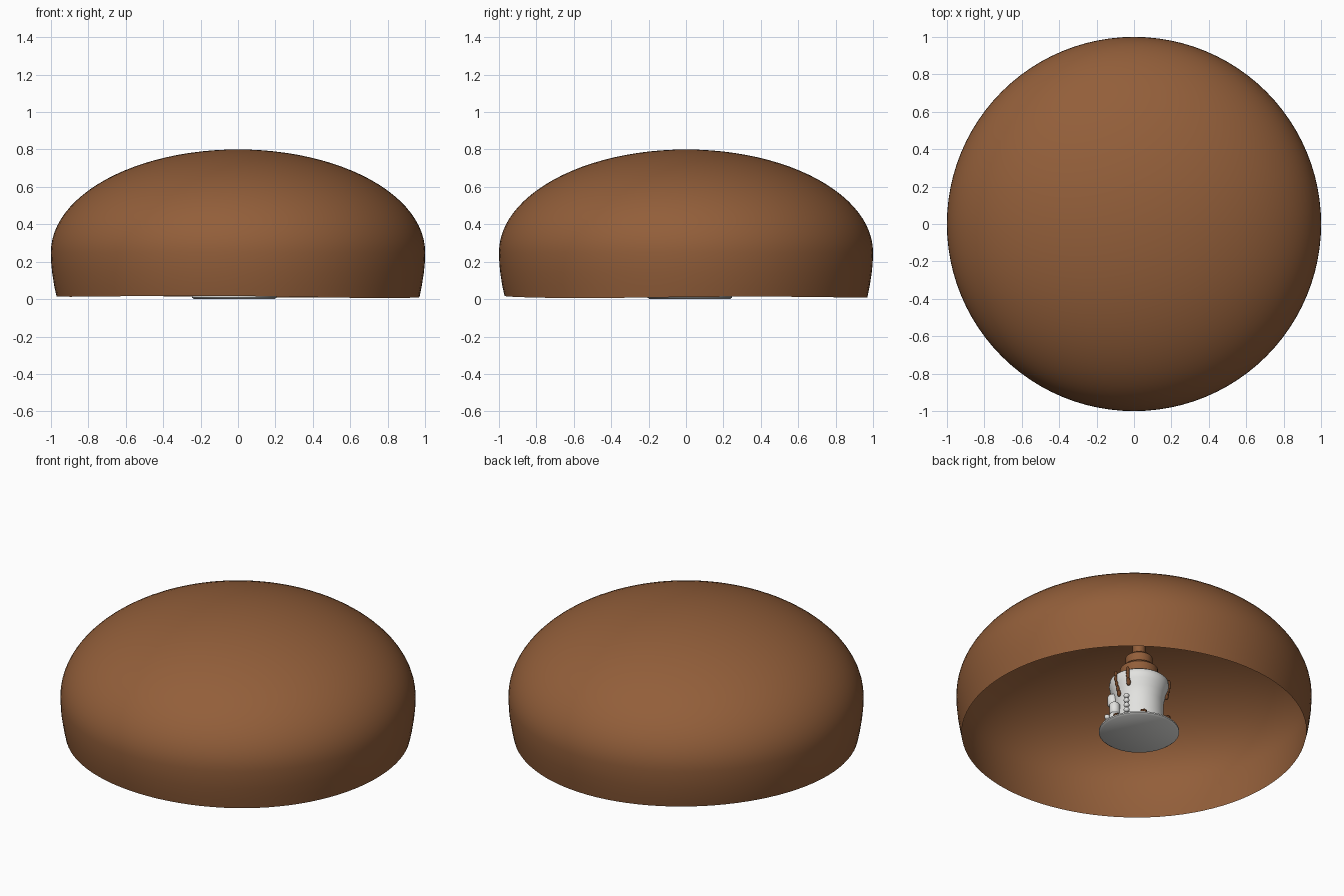
import bpy, bmesh, math
from mathutils import Vector

if "Cube" in bpy.data.objects:
    bpy.data.objects.remove(bpy.data.objects["Cube"])

CX, CY = -0.02, 0.02      # centre of the saucer and cup
S = math.sqrt(0.5)


def material(name, rgb):
    m = bpy.data.materials.new(name)
    m.diffuse_color = (*rgb, 1)
    m.use_nodes = True
    m.node_tree.nodes["Principled BSDF"].inputs["Base Color"].default_value = m.diffuse_color
    return m


chocolate = material("milk chocolate", (0.29, 0.113, 0.042))
dark = material("dark chocolate", (0.16, 0.058, 0.02))
white = material("white china", (0.76, 0.76, 0.74))


def finish(name, bm, mat, angle=40):
    bmesh.ops.recalc_face_normals(bm, faces=bm.faces)
    me = bpy.data.meshes.new(name)
    bm.to_mesh(me)
    bm.free()
    me.materials.append(mat)
    ob = bpy.data.objects.new(name, me)
    bpy.context.collection.objects.link(ob)
    bpy.ops.object.select_all(action='DESELECT')
    ob.select_set(True)
    bpy.context.view_layer.objects.active = ob
    bpy.ops.object.shade_smooth_by_angle(angle=math.radians(angle))
    return ob


def lathe(name, profile, mat, x=CX, y=CY, sides=48, rim=None):
    """Spin (radius, height) points about a vertical axis."""
    bm = bmesh.new()
    rings = []
    for i, (r, z) in enumerate(profile):
        if r < 1e-5:
            rings.append([bm.verts.new((x, y, z))] * sides)
            continue
        ring = []
        for k in range(sides):
            a = 2 * math.pi * k / sides
            dz = rim(a) if rim and i == 0 else 0
            ring.append(bm.verts.new((x + r * math.cos(a), y + r * math.sin(a), z + dz)))
        rings.append(ring)
    for lo, hi in zip(rings, rings[1:]):
        for k in range(sides):
            n = (k + 1) % sides
            corners = list(dict.fromkeys([lo[k], lo[n], hi[n], hi[k]]))
            bm.faces.new(corners)
    return finish(name, bm, mat)


def spot(side, near):
    """Position around the cup, measured across and along the diagonal."""
    return CX + S * (near - side), CY + S * (near + side)


def blob(name, centre, size, mat, sub=2, angle=60):
    bm = bmesh.new()
    bmesh.ops.create_icosphere(bm, subdivisions=sub, radius=1)
    for v in bm.verts:
        v.co = Vector(centre) + Vector(c * s for c, s in zip(v.co, size))
    return finish(name, bm, mat, angle)


# Chocolate dome: open below, with a slightly wavy lower edge
dome = [(0.97, 0.013), (0.982, 0.07), (0.993, 0.14), (0.998, 0.19)]
for i in range(25):
    t = math.pi / 2 * i / 24
    dome.append((max(math.cos(t), 0), 0.25 + 0.55 * math.sin(t)))
dome[-1] = (0, 0.80)
lathe("chocolate_dome", dome, chocolate, 0, 0, 96,
      lambda a: 0.004 * math.sin(3 * a + 0.5) - 0.004 * math.cos(a))

# Saucer and flared cup
lathe("saucer", [(0, 0), (0.215, 0), (0.226, 0.008), (0.226, 0.016),
                 (0.215, 0.02), (0.15, 0.018), (0, 0.018)], white)
lathe("cup", [(0, 0.018), (0.14, 0.018), (0.142, 0.05), (0.138, 0.12), (0.138, 0.19),
              (0.148, 0.235), (0.163, 0.275), (0.168, 0.30), (0.165, 0.325),
              (0.158, 0.332), (0.15, 0.325), (0.148, 0.30), (0, 0.30)], white)

# Stacked chocolate tiers rising out of the cup
lathe("chocolate_filling", [(0, 0.32), (0.15, 0.32), (0.14, 0.345), (0.1, 0.36), (0, 0.36)], chocolate)
for i, (r, z0, z1) in enumerate([(0.107, 0.35, 0.43), (0.076, 0.42, 0.50), (0.036, 0.49, 0.62)]):
    b = r * 0.18
    lathe(f"chocolate_tier_{i + 1}", [(0, z0), (r * 0.92, z0), (r, z0 + b), (r, z1 - b),
                                      (r - b, z1), (0, z1)], chocolate, sides=32)

# Chocolate drips over the cup lip
for i, (angle, low) in enumerate([(-46, 0.21), (-17, 0.25), (95, 0.24), (150, 0.21), (215, 0.25)]):
    a = math.radians(angle)
    for k in range(5):
        z = low + (0.325 - low) * k / 4
        r = 0.142 + 0.026 * min(1, max(0, (z - 0.2) / 0.09))
        x, y = spot(r * math.sin(a), r * math.cos(a))
        w = 0.013 if k == 0 else 0.01
        blob(f"drip_{i + 1}_{k + 1}", (x, y, z), (w, w, 0.022), dark)

# Skewers of round marshmallows standing on the saucer
for i, (side, near, count) in enumerate([(-0.056, 0.165, 5), (-0.172, 0.09, 2)]):
    x, y = spot(side, near)
    lathe(f"skewer_{i + 1}", [(0, 0.018), (0.005, 0.018), (0.005, 0.03 * count + 0.018),
                              (0, 0.03 * count + 0.018)], dark, x, y, 10)
    for k in range(count):
        blob(f"marshmallow_{i + 1}_{k + 1}", (x, y, 0.034 + 0.03 * k), (0.017, 0.017, 0.016), white)

# Marshmallows piled against the side of the cup
for i, (side, near, z) in enumerate([(-0.13, 0.09, 0.05), (-0.13, 0.09, 0.115), (-0.145, 0.03, 0.20)]):
    x, y = spot(side, near)
    lathe(f"pile_marshmallow_{i + 1}", [(0, z - 0.035), (0.022, z - 0.035), (0.03, z - 0.025),
                                        (0.03, z + 0.025), (0.022, z + 0.035), (0, z + 0.035)],
          white, x, y, 20)

# Faceted chocolate chunks on the saucer
for i, (side, near) in enumerate([(0.042, 0.18), (0.167, 0.1), (-0.115, 0.145),
                                  (0.15, -0.1), (0.0, -0.18)]):
    x, y = spot(side, near)
    blob(f"chocolate_chunk_{i + 1}", (x, y, 0.036), (0.023, 0.023, 0.02), dark, 1, 10)
